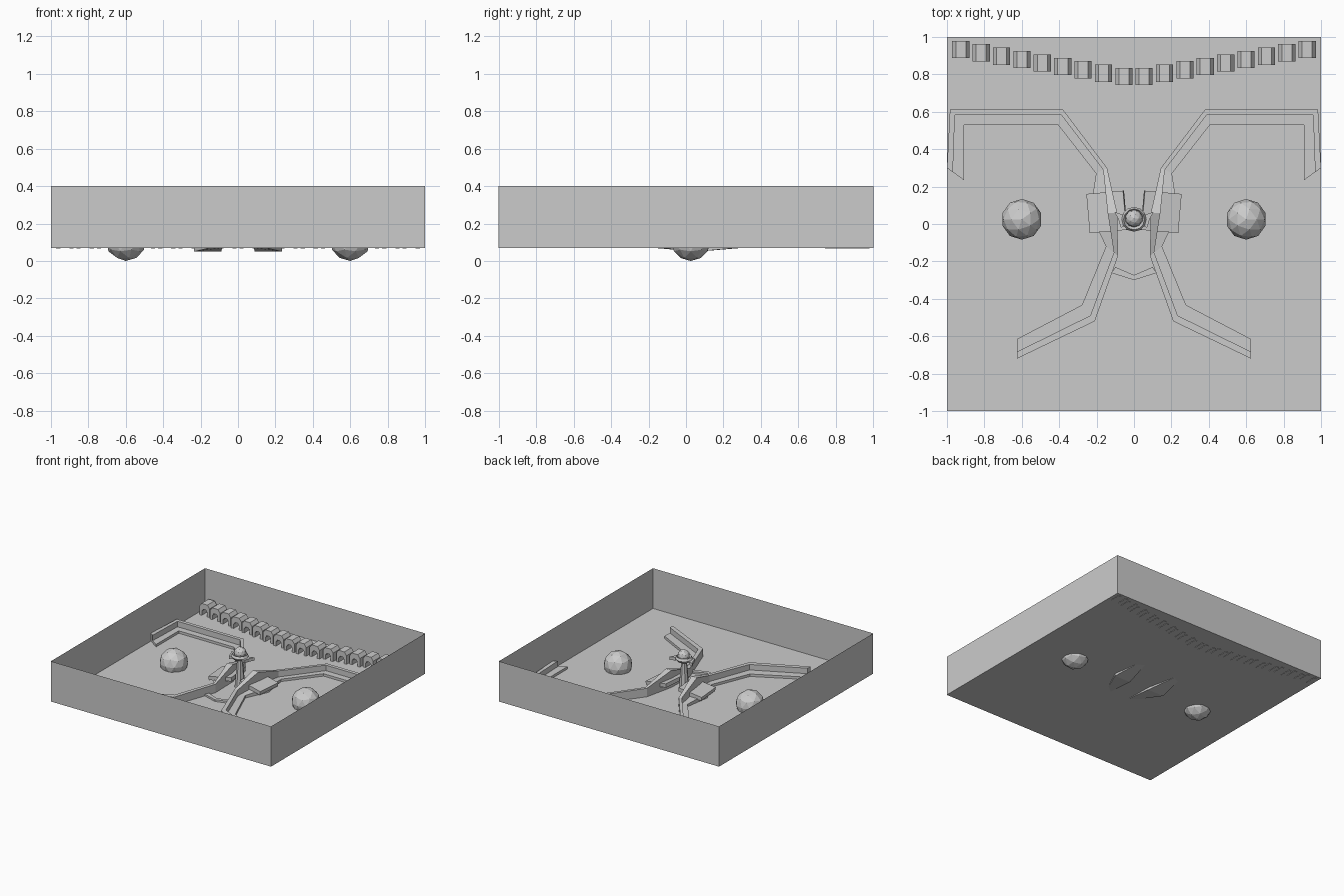
import bpy, bmesh, math
from mathutils import Matrix, Vector

if "Cube" in bpy.data.objects:
    bpy.data.objects.remove(bpy.data.objects["Cube"])

FLOOR = 0.07


def make(name, bm, loc=(0, 0, 0)):
    bmesh.ops.recalc_face_normals(bm, faces=bm.faces)
    me = bpy.data.meshes.new(name)
    bm.to_mesh(me)
    bm.free()
    ob = bpy.data.objects.new(name, me)
    ob.location = loc
    bpy.context.collection.objects.link(ob)
    return ob


def mirror(ob):
    ob.modifiers.new("mirror_x", 'MIRROR')
    return ob


def loft(name, rings):
    """Skin closed cross-sections in order and cap both ends."""
    bm = bmesh.new()
    vs = [[bm.verts.new(p) for p in r] for r in rings]
    n = len(vs[0])
    for a, b in zip(vs, vs[1:]):
        for i in range(n):
            j = (i + 1) % n
            bm.faces.new((a[i], a[j], b[j], b[i]))
    bm.faces.new(vs[0])
    bm.faces.new(vs[-1])
    return make(name, bm)


# Open tray: floor and four thin walls
bm = bmesh.new()
bmesh.ops.create_cube(bm, size=1, matrix=Matrix.Translation((0, 0, 0.235)) @ Matrix.Diagonal((2, 2, 0.33, 1)))
bmesh.ops.delete(bm, geom=[f for f in bm.faces if f.normal.z > 0.5], context='FACES')
me_tray = make("tray", bm)

# Faceted ball on each side
bm = bmesh.new()
bmesh.ops.create_icosphere(bm, subdivisions=2, radius=0.109, matrix=Matrix.Translation((0.6, 0.025, 0.109)))
mirror(make("side_ball", bm))

# Stepped rails: wall edge xy, ledge edge xy, top z, ledge z, bottom z
stations = [
    ((1.0, 0.30), (0.91, 0.235), 0.135, 0.09, FLOOR),
    ((0.984, 0.612), (0.909, 0.53), 0.135, 0.09, FLOOR),
    ((0.38, 0.612), (0.406, 0.53), 0.135, 0.09, FLOOR),
    ((0.144, 0.30), (0.203, 0.27), 0.14, 0.09, FLOOR),
    ((0.09, 0.06), (0.235, 0.06), 0.21, 0.11, 0.05),
    ((0.085, -0.17), (0.15, -0.12), 0.14, 0.09, FLOOR),
    ((0.21, -0.52), (0.278, -0.433), 0.135, 0.09, FLOOR),
    ((0.626, -0.72), (0.626, -0.615), 0.135, 0.09, FLOOR),
]
rings = []
for a, c, zt, zl, zb in stations:
    a, c = Vector(a), Vector(c)
    b = a.lerp(c, 0.35)
    rings.append([(*a, zb), (*a, zt), (*b, zt), (*b, zl), (*c, zl), (*c, zb)])
mirror(loft("rail", rings))

# Low V-shaped lip between the rails
lip = [((-0.12, -0.262), (-0.10, -0.23)), ((0, -0.30), (0, -0.273)), ((0.12, -0.262), (0.10, -0.23))]
loft("front_lip", [[(*o, FLOOR), (*o, 0.085), (*i, 0.085), (*i, FLOOR)] for o, i in lip])

# Tilted slab across the middle of each rail
bm = bmesh.new()
rot = Matrix.Rotation(math.radians(-5), 4, 'Z') @ Matrix.Rotation(math.radians(10), 4, 'Y')
bmesh.ops.create_cube(bm, size=1, matrix=Matrix.Translation((0.145, 0.065, 0.12)) @ rot
                      @ Matrix.Diagonal((0.2, 0.21, 0.03, 1)))
mirror(make("cross_slab", bm))

# Row of small arches in a shallow V along the back
arch = [(-0.046, -0.003), (-0.046, 0.07), (-0.027, 0.097), (0.027, 0.097), (0.046, 0.07), (0.046, -0.003),
        (0.024, -0.003), (0.024, 0.035), (0.012, 0.052), (-0.012, 0.052), (-0.024, 0.035), (-0.024, -0.003)]
for i in range(9):
    for s in (-1, 1):
        ob = loft("back_arch", [[(x, y, z) for x, z in arch] for y in (-0.046, 0.046)])
        ob.location = (s * (0.054 + 0.109 * i), 0.788 + 0.0182 * i, FLOOR)

# Centre piece: stem, faceted ball, collar and side fins
bm = bmesh.new()
bmesh.ops.create_cone(bm, cap_ends=True, segments=8, radius1=0.04, radius2=0.022, depth=0.22,
                      matrix=Matrix.Translation((0, 0.025, 0.18)))
make("centre_stem", bm)
bm = bmesh.new()
bmesh.ops.create_icosphere(bm, subdivisions=2, radius=0.047, matrix=Matrix.Translation((0, 0.03, 0.345)))
make("centre_ball", bm)
bm = bmesh.new()
rows = []
for r, z in ((0.05, 0.30), (0.066, 0.32), (0.056, 0.338), (0.04, 0.32)):
    rows.append([bm.verts.new((r * math.cos(k * math.tau / 12), 0.025 + r * math.sin(k * math.tau / 12), z))
                 for k in range(12)])
for a in range(4):
    for k in range(12):
        p, q, m = rows[a], rows[(a + 1) % 4], (k + 1) % 12
        bm.faces.new((p[k], p[m], q[m], q[k]))
make("centre_collar", bm)
fin = [(0.045, -0.01), (0.07, -0.02), (0.085, 0.03), (0.105, 0.065), (0.06, 0.05)]
mirror(loft("side_fin", [[(x, y, z) for x, y in fin] for z in (0.295, 0.32)]))
